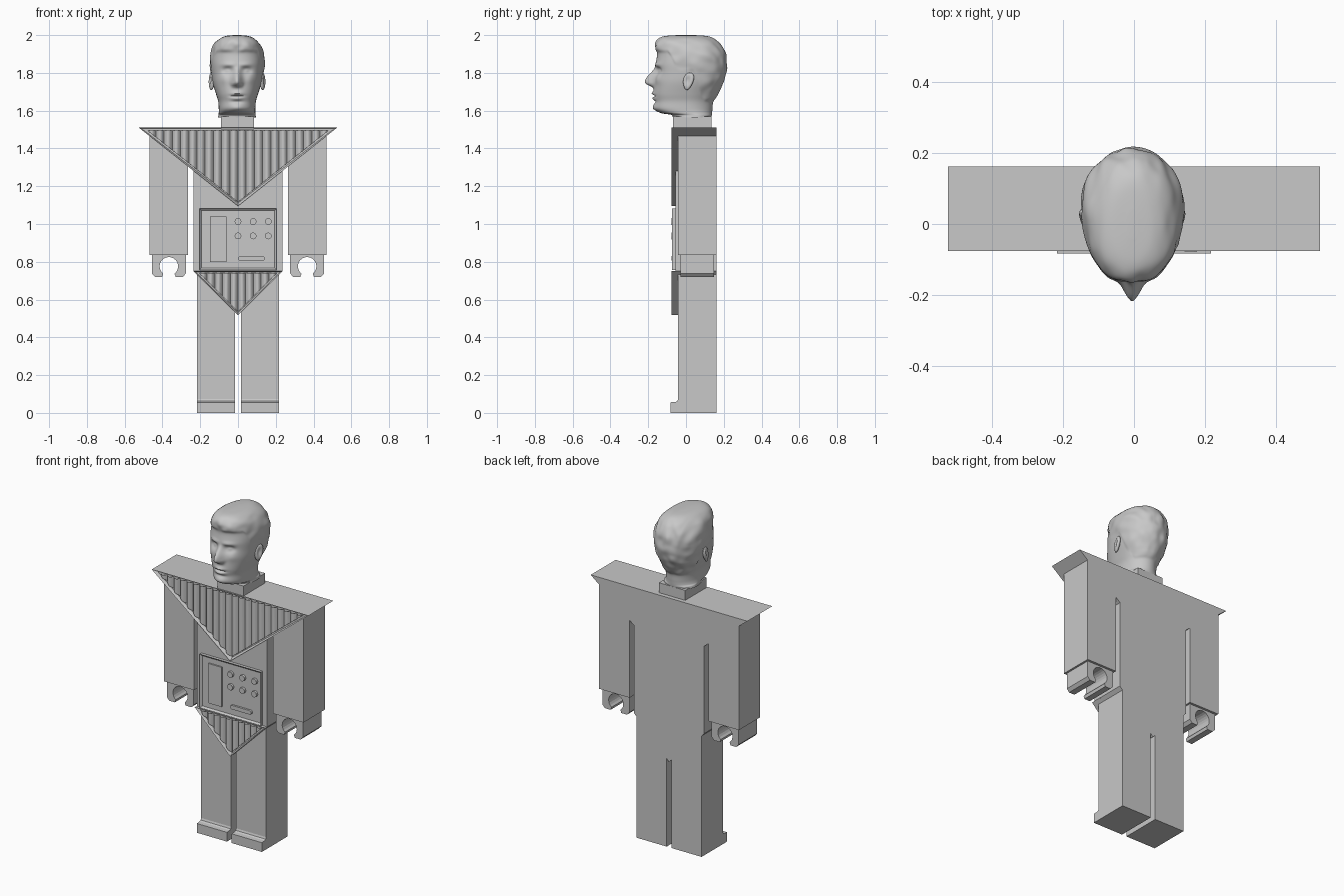
import bpy, bmesh
from math import sin, cos, pi, exp
from mathutils import Vector, noise

cube = bpy.data.objects.get("Cube")
if cube:
    bpy.data.objects.remove(cube, do_unlink=True)

grey = bpy.data.materials.new("light grey")
grey.use_nodes = True
grey.diffuse_color = (0.58, 0.58, 0.58, 1)
grey.node_tree.nodes["Principled BSDF"].inputs["Base Color"].default_value = grey.diffuse_color

BACK, FRONT, LIMB, CHEST = 0.162, -0.076, -0.042, -0.056


def finish(name, bm, smooth=None):
    mesh = bpy.data.meshes.new(name)
    bm.to_mesh(mesh)
    bm.free()
    mesh.materials.append(grey)
    obj = bpy.data.objects.new(name, mesh)
    bpy.context.collection.objects.link(obj)
    if smooth:
        bpy.ops.object.select_all(action='DESELECT')
        obj.select_set(True)
        bpy.context.view_layer.objects.active = obj
        bpy.ops.object.shade_smooth_by_angle(angle=smooth)
    return obj


def prism(name, pts, start, end, axis='y', rim=None):
    """Extrude a flat profile along y or x; rim = (width, depth) sinks the front face."""
    bm = bmesh.new()
    place = (lambda p, t: (p[0], t, p[1])) if axis == 'y' else (lambda p, t: (t, p[0], p[1]))
    ends = [[bm.verts.new(place(p, t)) for p in pts] for t in (start, end)]
    front = bm.faces.new(ends[0])
    bm.faces.new(ends[1])
    for i in range(len(pts)):
        j = (i + 1) % len(pts)
        bm.faces.new((ends[0][i], ends[0][j], ends[1][j], ends[1][i]))
    bmesh.ops.recalc_face_normals(bm, faces=bm.faces)
    if rim:
        bmesh.ops.inset_region(bm, faces=[front], thickness=rim[0], depth=-rim[1])
    return finish(name, bm)


def rect(x0, x1, z0, z1):
    return [(x0, z0), (x1, z0), (x1, z1), (x0, z1)]


def arc(cx, cz, r, a0, a1, n):
    return [(cx + r * cos(a0 + (a1 - a0) * i / n), cz + r * sin(a0 + (a1 - a0) * i / n))
            for i in range(n + 1)]


def ribs(name, half, low, top, count, steps=8):
    """Row of rounded vertical ribs filling a downward triangle."""
    bm = bmesh.new()
    prev = None
    total = count * steps
    for i in range(total + 1):
        x = half * (2 * i / total - 1)
        y = CHEST - 0.018 * abs(sin(pi * i / steps))
        z = low + (top - low) * abs(x) / half
        row = bm.verts.new((x, y, z)), bm.verts.new((x, y, top + 0.001))
        if prev:
            bm.faces.new((prev[0], row[0], row[1], prev[1]))
        prev = row
    finish(name, bm, 0.8)


# Torso and the two wedge-shaped armour pieces
prism("torso", rect(-0.235, 0.235, 0.75, 1.45), CHEST, BACK)
prism("shoulder_wedge", [(-0.525, 1.51), (0, 1.095), (0.525, 1.51)], FRONT, BACK, rim=(0.016, 0.02))
prism("hip_wedge", [(-0.237, 0.752), (0, 0.517), (0.237, 0.752)], FRONT, BACK, rim=(0.013, 0.02))
ribs("shoulder_ribs", 0.478, 1.116, 1.494, 22)
ribs("hip_ribs", 0.205, 0.536, 0.739, 10)
prism("neck_block", rect(-0.09, 0.086, 1.5, 1.57), -0.07, 0.136)

# Control panel on the belly
prism("control_panel", rect(-0.205, 0.205, 0.757, 1.082), -0.074, CHEST + 0.01, rim=(0.015, 0.01))
prism("panel_plate", rect(-0.148, -0.06, 0.8, 1.04), -0.073, CHEST)
for row, z in enumerate((1.013, 0.937)):
    for col in range(3):
        prism(f"button_{row}_{col}", arc(0.08 * col, z, 0.018, 0, 2 * pi * 11 / 12, 11), -0.078, CHEST)
slot = arc(0.012, 0.818, 0.012, pi / 2, 3 * pi / 2, 6) + arc(0.13, 0.818, 0.012, -pi / 2, pi / 2, 6)
prism("panel_bar", slot, -0.076, CHEST)

# Legs with feet, arms and gripping hands
leg = [(BACK, 0), (-0.083, 0), (-0.083, 0.056), (-0.056, 0.058), (-0.046, 0.063), (LIMB, 0.074),
       (LIMB, 0.755), (BACK, 0.755)]
half_hand = [(0.09, 0.84), (0.09, 0.738), (0.074, 0.72), (0.036, 0.72), (0.03, 0.737)]
grip = arc(0, 0.776, 0.049, -0.9, pi + 0.9, 18)
hand = half_hand + grip + [(-x, z) for x, z in reversed(half_hand)]
for side, word in ((1, "left"), (-1, "right")):
    prism(word + "_leg", leg, side * 0.016, side * 0.218, 'x')
    prism(word + "_arm", rect(side * 0.265, side * 0.468, 0.835, 1.468), LIMB, BACK)
    prism(word + "_hand", [(x + side * 0.366, z) for x, z in hand], -0.03, 0.148)

# Head outline, from neck to crown: height, front, back, half width
outline = [Vector(v) for v in (
    (1.565, -.07, .135, .1), (1.578, -.078, .137, .098), (1.587, -.13, .138, .097),
    (1.61, -.165, .14, .097), (1.65, -.166, .145, .1), (1.69, -.172, .165, .112),
    (1.75, -.168, .197, .13), (1.8, -.162, .21, .137), (1.85, -.16, .213, .141),
    (1.9, -.153, .205, .137), (1.95, -.16, .183, .12), (1.98, -.145, .15, .092),
    (1.995, -.11, .11, .06), (2, -.04, .04, .015))]


def spline(points, steps):
    for i in range(len(points) - 1):
        a, b, c, d = (points[min(max(i + k, 0), len(points) - 1)] for k in (-1, 0, 1, 2))
        for s in range(steps):
            t = s / steps
            yield b + t * 0.5 * (c - a + t * (2 * a - 5 * b + 4 * c - d + t * (3 * (b - c) + d - a)))
    yield points[-1]


def bump(v, centre, width):
    return exp(-((v - centre) / width) ** 2)


def ramp(v):
    v = min(max(v, 0), 1)
    return v * v * (3 - 2 * v)


def face_relief(x, z):
    """Forward push that shapes nose, eyes, brows, lips and chin."""
    ax = abs(x)
    rise = min((1.845 - z) / 0.09, (z - 1.715) / 0.035)
    k = ramp(rise)
    out = 0.05 * k * bump(x, 0, 0.016 + 0.009 * k)
    out += 0.008 * bump(ax, 0.022, 0.01) * bump(z, 1.738, 0.012)
    out -= 0.02 * bump(ax, 0.05, 0.027) * bump(z, 1.812, 0.018)
    out += 0.01 * bump(ax, 0.05, 0.015) * bump(z, 1.81, 0.009)
    out += 0.007 * bump(ax, 0.045, 0.035) * bump(z, 1.843, 0.011)
    out += 0.006 * bump(ax, 0.07, 0.025) * bump(z, 1.765, 0.025)
    lips = bump(z, 1.691, 0.009) + bump(z, 1.664, 0.009) - 1.3 * bump(z, 1.678, 0.004)
    out += bump(x, 0, 0.03) * (0.01 * lips - 0.006 * bump(z, 1.646, 0.008))
    return out + 0.009 * bump(x, 0, 0.035) * bump(z, 1.615, 0.02)


bm = bmesh.new()
AROUND = 200
rings = []
for z, front, back, wide in spline(outline, 7):
    ring = []
    mid = (front + back) / 2 + 0.02 * ramp((1.98 - z) * 10)
    for i in range(AROUND):
        c, s = cos(2 * pi * i / AROUND), sin(2 * pi * i / AROUND)
        x = wide * c * (1 + 0.2 * s * s if s < 0 else 1)
        y = mid + s * (back - mid if s > 0 else mid - front)
        if s < 0:
            y -= face_relief(x, z) * ramp(-2 * s)
        # Wavy hair above the hairline, which drops behind the ears
        line = 1.905 - 0.1 * ramp((y + 0.1) * 14) - 0.16 * ramp((y - 0.03) * 14)
        hair = ramp((z - line) * 50) * ramp((2.02 - z) * 20)
        lock = noise.noise(Vector((x * 26, y * 13, z * 20)))
        grow = 1 + hair * (0.025 + 0.05 * lock)
        ring.append(bm.verts.new((x * grow - 0.005, mid + (y - mid) * grow, z)))
    rings.append(ring)
for lower, upper in zip(rings, rings[1:]):
    for i in range(AROUND):
        j = (i + 1) % AROUND
        bm.faces.new((lower[i], lower[j], upper[j], upper[i]))
bm.faces.new(list(reversed(rings[0])))
bm.faces.new(rings[-1])
finish("head", bm, 1.0)

# Ears: flattened ovals with a hollow in the outer side
for side, word in ((1, "left"), (-1, "right")):
    bm = bmesh.new()
    bmesh.ops.create_uvsphere(bm, u_segments=28, v_segments=18, radius=1)
    for v in bm.verts:
        x, y, z = v.co
        hollow = 0.9 * bump(y, -0.15, 0.45) * bump(z, 0.1, 0.5) if x * side > 0 else 0
        v.co = (side * 0.136 - 0.005 + 0.014 * (x - side * hollow) + side * 0.006 * y,
                0.012 + 0.027 * y * (1 + 0.25 * z) + 0.008 * z, 1.755 + 0.046 * z)
    finish(word + "_ear", bm, 1.0)
